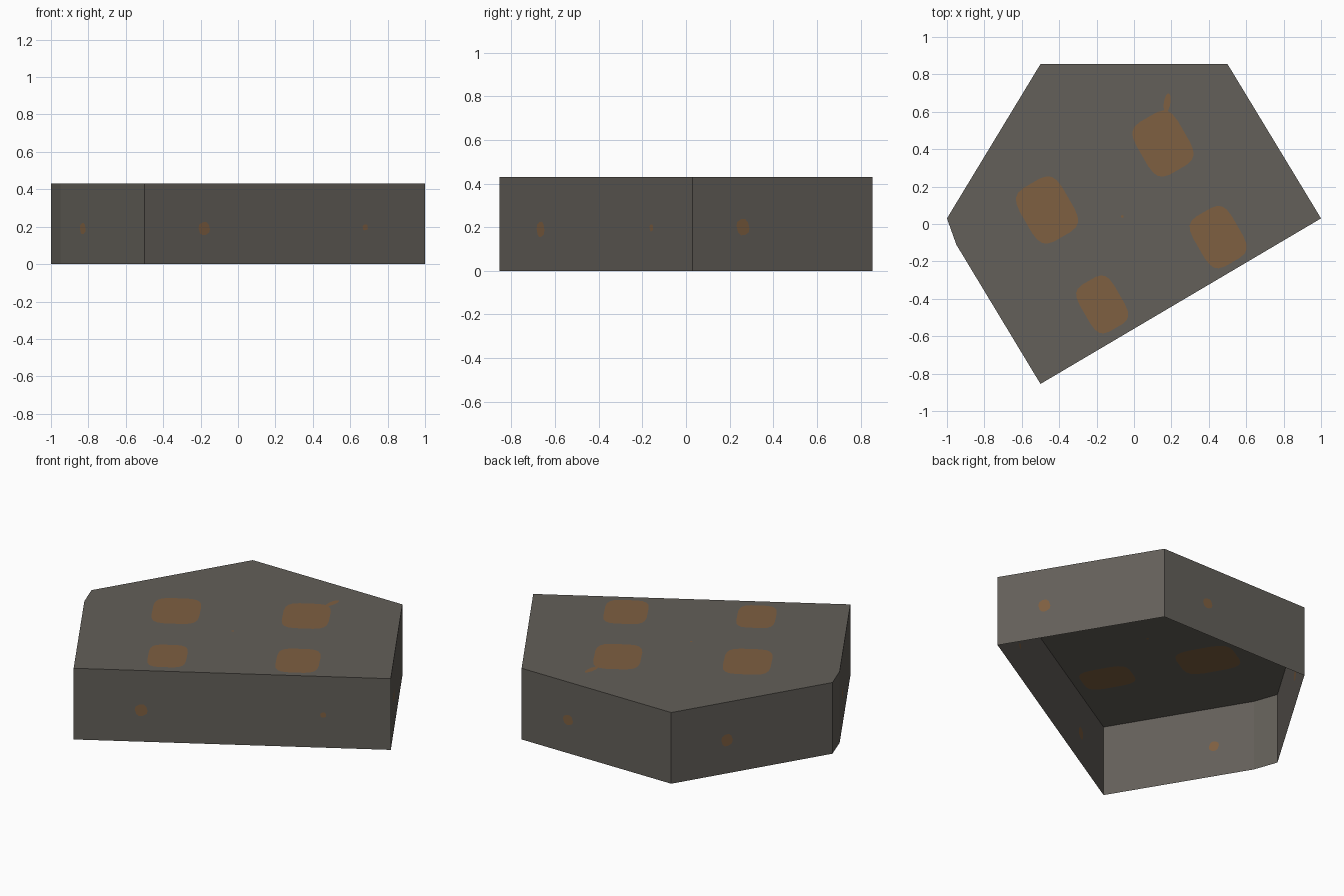
import bpy, bmesh, math
from mathutils import Vector
from mathutils.geometry import delaunay_2d_cdt

if "Cube" in bpy.data.objects:
    bpy.data.objects.remove(bpy.data.objects["Cube"])

HEIGHT = 0.43
OUTLINE = [Vector(p) for p in ((1.0, 0.03), (0.5, 0.855), (-0.5, 0.855),
                               (-1.0, 0.03), (-0.95, -0.11), (-0.5, -0.855))]
# rust patches on the top: centre x, y, half width, half depth
TOP_PATCHES = [(-0.465, 0.075, 0.132, 0.166), (0.155, 0.43, 0.13, 0.163),
               (0.45, -0.07, 0.12, 0.155), (-0.17, -0.43, 0.107, 0.146)]
# rust spots on the walls: wall number -> fraction along, z, half width, half height
WALL_SPOTS = {0: [(0.28, 0.20, 0.033, 0.038)],
              1: [(0.31, 0.20, 0.032, 0.030)],
              2: [(0.346, 0.20, 0.033, 0.036)],
              4: [(0.267, 0.19, 0.028, 0.030)],
              5: [(0.213, 0.19, 0.034, 0.035), (0.787, 0.197, 0.016, 0.016)]}


def material(name, rgb):
    m = bpy.data.materials.new(name)
    m.diffuse_color = (*rgb, 1.0)
    m.use_nodes = True
    m.node_tree.nodes["Principled BSDF"].inputs["Base Color"].default_value = m.diffuse_color
    return m


def blob(cx, cy, a, b, angle=0.0, power=4.0, n=20):
    """Rounded rectangle as a superellipse."""
    pts = []
    ca, sa = math.cos(angle), math.sin(angle)
    for i in range(n):
        t = math.tau * (i + 0.5) / n
        c, s = math.cos(t), math.sin(t)
        x = a * math.copysign(abs(c) ** (2 / power), c)
        y = b * math.copysign(abs(s) ** (2 / power), s)
        pts.append(Vector((cx + x * ca - y * sa, cy + x * sa + y * ca)))
    return pts


def panel(bm, loops, origin, u, v):
    """Flat panel from an outline loop with rust loops cut into it."""
    pts, faces = [], []
    for loop in loops:
        faces.append(list(range(len(pts), len(pts) + len(loop))))
        pts += loop
    co, _, tris, _, _, src = delaunay_2d_cdt(pts, [], faces, 1, 1e-5)
    verts = [bm.verts.new(origin + u * p.x + v * p.y) for p in co]
    normal = u.cross(v)
    for tri, s in zip(tris, src):
        f = bm.faces.new([verts[i] for i in tri])
        f.normal_update()
        if f.normal.dot(normal) < 0:
            f.normal_flip()
        f.material_index = 1 if any(i > 0 for i in s) else 0


def finish(bm, name):
    mesh = bpy.data.meshes.new(name)
    bm.to_mesh(mesh)
    bm.free()
    mesh.materials.append(STONE)
    mesh.materials.append(RUST)
    bpy.context.collection.objects.link(bpy.data.objects.new(name, mesh))


STONE = material("dark grey", (0.125, 0.115, 0.10))
RUST = material("rust brown", (0.21, 0.115, 0.053))
Z = Vector((0, 0, 1))

# top slab face with four slanted patches, a drip and a speck
bm = bmesh.new()
loops = [OUTLINE] + [blob(*p, math.radians(30)) for p in TOP_PATCHES]
loops.append(blob(0.177, 0.648, 0.018, 0.052, -0.15, 2.0, 10))
loops.append(blob(-0.063, 0.04, 0.008, 0.008, 0, 2.0, 6))
panel(bm, loops, Z * HEIGHT, Vector((1, 0, 0)), Vector((0, 1, 0)))
finish(bm, "top")

# side walls, open underneath
bm = bmesh.new()
for i, p in enumerate(OUTLINE):
    d = OUTLINE[(i + 1) % len(OUTLINE)] - p
    length = d.length
    rect = [Vector(c) for c in ((0, 0), (length, 0), (length, HEIGHT), (0, HEIGHT))]
    spots = [blob(f * length, z, a, b, 0.3, 2.6, 10)
             for f, z, a, b in WALL_SPOTS.get(i, [])]
    panel(bm, [rect] + spots, p.to_3d(), (d / length).to_3d(), Z)
bmesh.ops.remove_doubles(bm, verts=bm.verts, dist=1e-4)
finish(bm, "side_walls")
